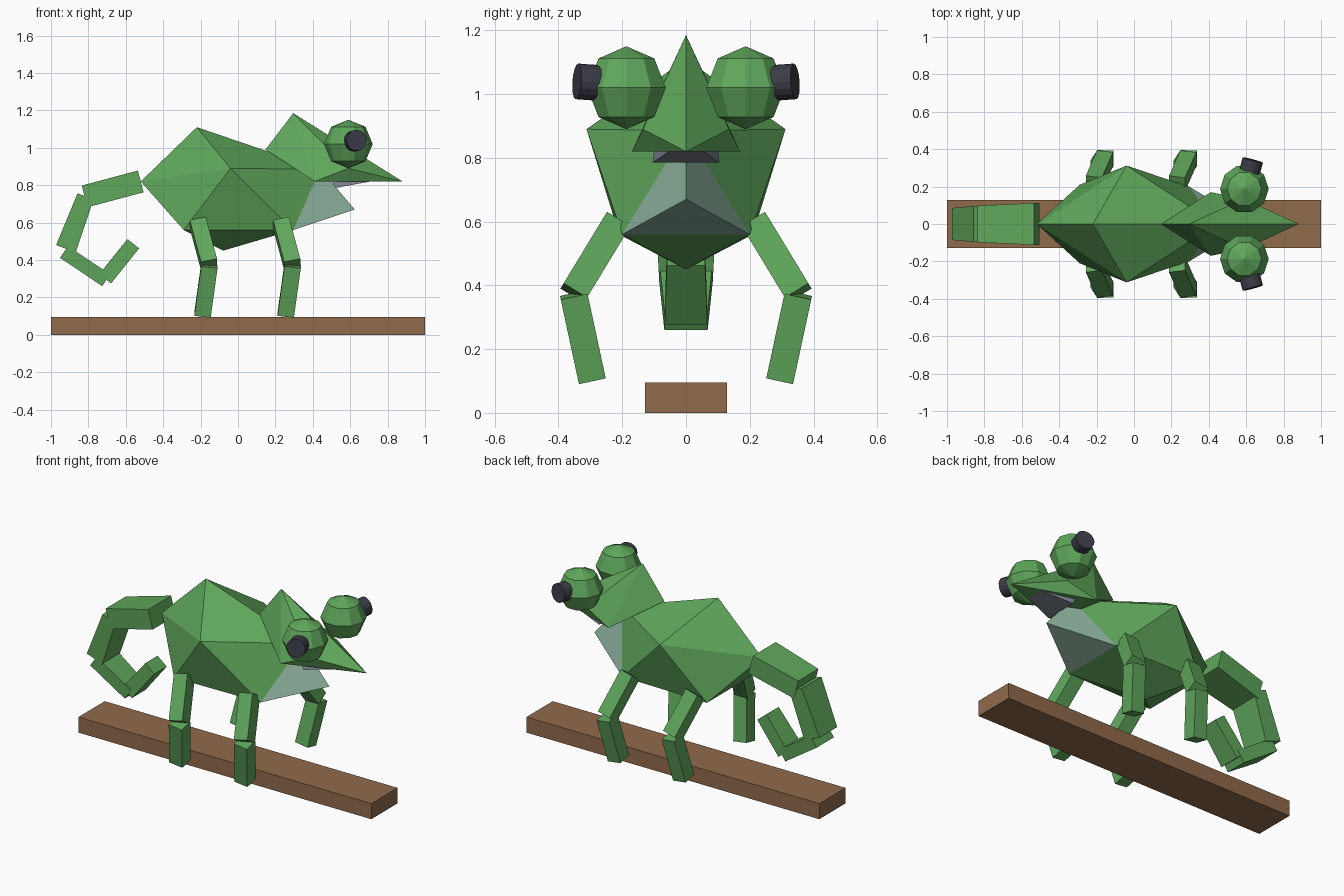
import bpy, bmesh, math
from mathutils import Vector

if "Cube" in bpy.data.objects:
    bpy.data.objects.remove(bpy.data.objects["Cube"])


def material(name, rgb):
    m = bpy.data.materials.new(name)
    m.diffuse_color = (*rgb, 1)
    m.use_nodes = True
    m.node_tree.nodes["Principled BSDF"].inputs["Base Color"].default_value = m.diffuse_color
    return m


GREEN = material("leaf_green", (0.115, 0.385, 0.105))
PALE = material("pale_throat", (0.27, 0.45, 0.35))
GREY = material("mouth_grey", (0.22, 0.25, 0.30))
DARK = material("pupil_dark", (0.045, 0.045, 0.065))
BROWN = material("wood_brown", (0.28, 0.145, 0.07))


def solid(name, verts, faces, mat):
    """Flat-shaded mesh with outward normals."""
    bm = bmesh.new()
    vs = [bm.verts.new(v) for v in verts]
    for f in faces:
        bm.faces.new([vs[i] for i in f])
    bmesh.ops.recalc_face_normals(bm, faces=bm.faces)
    me = bpy.data.meshes.new(name)
    bm.to_mesh(me)
    bm.free()
    me.materials.append(mat)
    ob = bpy.data.objects.new(name, me)
    bpy.context.collection.objects.link(ob)
    return ob


BOX = [(0, 1, 2, 3), (4, 5, 6, 7), (0, 1, 5, 4), (1, 2, 6, 5), (2, 3, 7, 6), (3, 0, 4, 7)]


def bar(name, p0, p1, side, half0, half1, mat=GREEN):
    """Tapered box from p0 to p1; halves are (along side, across side)."""
    p0, p1 = Vector(p0), Vector(p1)
    d = (p1 - p0).normalized()
    s = Vector(side)
    s = (s - d * s.dot(d)).normalized()
    t = d.cross(s)
    verts = [p + s * h[0] * a + t * h[1] * b
             for p, h in ((p0, half0), (p1, half1))
             for a, b in ((-1, -1), (1, -1), (1, 1), (-1, 1))]
    return solid(name, verts, BOX, mat)


# Perch
bar("perch", (-1, 0, 0.048), (1, 0, 0.048), (0, 1, 0), (0.128, 0.048), (0.128, 0.048), BROWN)

# Body: tail root, back peak, neck, belly, then flank, rear hip, front hip pairs
body = [(-0.52, 0, 0.82), (-0.22, 0, 1.11), (0.44, 0, 0.885), (-0.08, 0, 0.45)]
for s in (-1, 1):
    body += [(-0.04, s * 0.312, 0.89), (-0.29, s * 0.21, 0.56), (0.295, s * 0.2, 0.56)]
faces = [(0, 5, 8), (3, 5, 8), (3, 6, 9), (2, 6, 9)]
for c, d, f in ((4, 5, 6), (7, 8, 9)):
    faces += [(0, 1, c), (1, 2, c), (0, c, d), (c, d, f), (c, f, 2), (d, f, 3)]
solid("body", body, faces, GREEN)

# Throat pouch
solid("throat", [(0.44, 0, 0.885), (0.295, -0.2, 0.56), (0.295, 0.2, 0.56), (0.625, 0, 0.67)],
      [(0, 1, 2), (0, 1, 3), (0, 2, 3), (1, 2, 3)], PALE)

# Head: nape, crest, snout, then cheek and brow pairs
head = [(0.147, 0, 0.99), (0.295, 0, 1.185), (0.88, 0, 0.82)]
for s in (-1, 1):
    head += [(0.41, s * 0.17, 0.82), (0.59, s * 0.135, 0.89)]
faces = [(0, 3, 5), (2, 3, 5)]
for c, b in ((3, 4), (5, 6)):
    faces += [(0, 1, c), (1, c, b), (c, b, 2), (1, b, 2)]
solid("head", head, faces, GREEN)

# Lower jaw wedge under the head
jaw = [(0.5, -0.1, 0.825), (0.5, 0.1, 0.825), (0.72, 0.05, 0.822), (0.72, -0.05, 0.822),
       (0.52, -0.105, 0.785), (0.52, 0.105, 0.785)]
solid("jaw", jaw, [(0, 1, 2, 3), (0, 1, 5, 4), (4, 5, 2, 3), (0, 3, 4), (1, 2, 5)], GREY)

# Tail: four tapering links that curl under
tail = [((-0.52, 0.82), (-0.82, 0.74), (0.112, 0.06), (0.098, 0.06)),
        ((-0.815, 0.74), (-0.92, 0.46), (0.096, 0.046), (0.086, 0.056)),
        ((-0.93, 0.443), (-0.705, 0.292), (0.084, 0.038), (0.068, 0.038)),
        ((-0.71, 0.30), (-0.56, 0.487), (0.067, 0.04), (0.06, 0.04))]
for i, (a, b, h0, h1) in enumerate(tail):
    bar(f"tail_link_{i + 1}", (a[0], 0, a[1]), (b[0], 0, b[1]), (0, 1, 0), h0, h1)

for side, s in (("right", -1), ("left", 1)):
    # Legs: thigh and shin boxes
    for part, dx in (("front", 0), ("rear", -0.445)):
        h = (0.044, 0.043)
        bar(f"{part}_{side}_thigh", (0.23 + dx, s * 0.216, 0.60), (0.29 + dx, s * 0.352, 0.376),
            (1, 0, 0), h, h)
        bar(f"{part}_{side}_shin", (0.292 + dx, s * 0.352, 0.37), (0.255 + dx, s * 0.295, 0.105),
            (1, 0, 0), h, h)

    # Eyeball
    bpy.ops.mesh.primitive_uv_sphere_add(segments=10, ring_count=4, radius=0.13,
                                         location=(0.59, s * 0.187, 1.02),
                                         rotation=(0, 0, math.pi / 2))
    eye = bpy.context.object
    eye.name = f"{side}_eye"
    eye.data.materials.append(GREEN)

    # Pupil
    a, b = Vector((0.6, s * 0.21, 1.03)), Vector((0.635, s * 0.342, 1.04))
    bpy.ops.mesh.primitive_cylinder_add(vertices=16, radius=0.056, depth=(b - a).length,
                                        location=(a + b) / 2)
    pupil = bpy.context.object
    pupil.name = f"{side}_pupil"
    pupil.rotation_euler = (b - a).to_track_quat('Z', 'Y').to_euler()
    pupil.data.materials.append(DARK)
